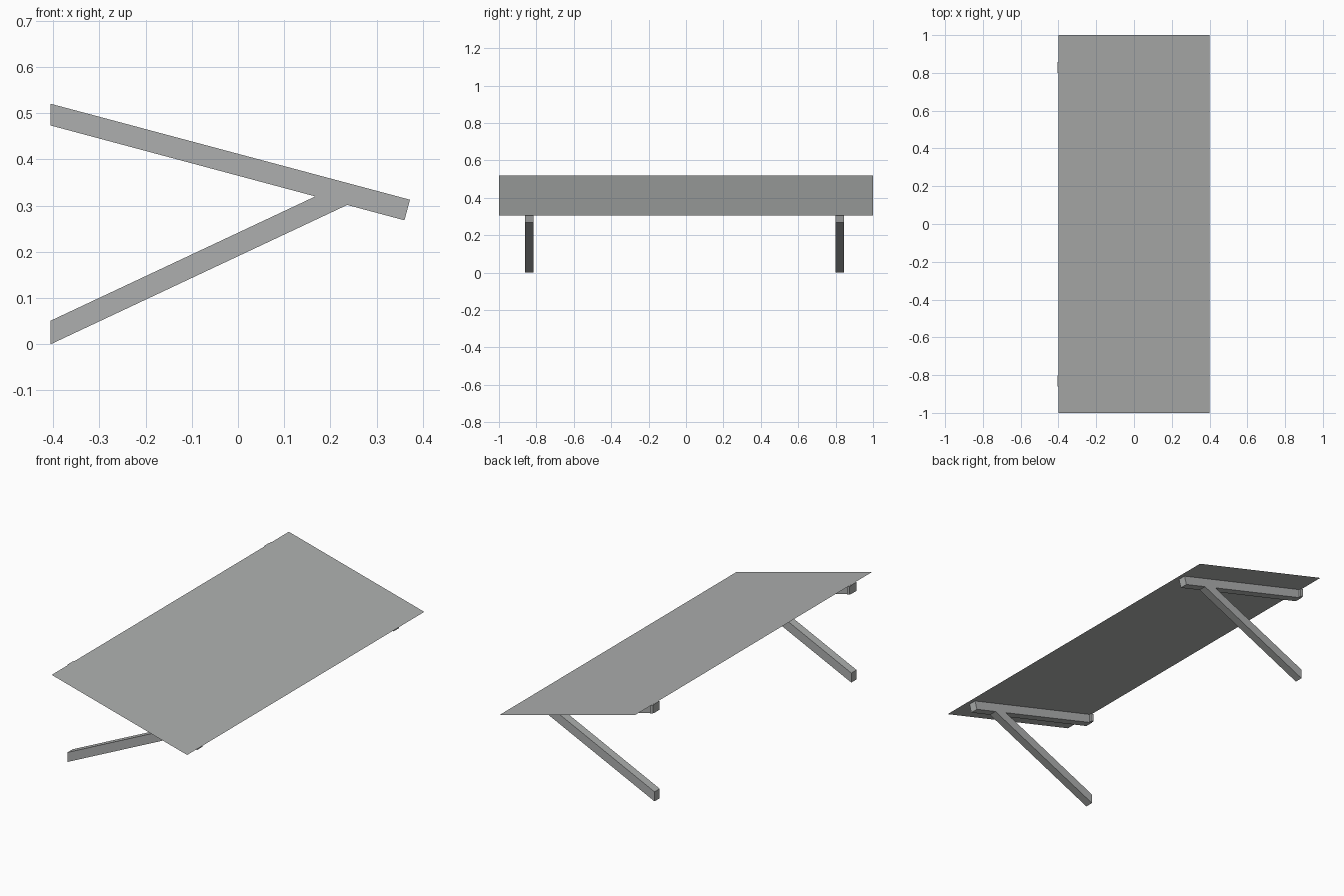
import bpy, bmesh

if "Cube" in bpy.data.objects:
    bpy.data.objects.remove(bpy.data.objects["Cube"])

def material(name, c):
    m = bpy.data.materials.new(name)
    m.diffuse_color = (*c, 1)
    m.use_nodes = True
    m.node_tree.nodes["Principled BSDF"].inputs["Base Color"].default_value = m.diffuse_color
    return m

grey = material("light_grey", (0.42, 0.43, 0.425))

def add(name, bm, mat):
    me = bpy.data.meshes.new(name)
    bm.to_mesh(me)
    bm.free()
    me.materials.append(mat)
    ob = bpy.data.objects.new(name, me)
    bpy.context.collection.objects.link(ob)
    return ob

def prism(name, profile, y0, y1, mat):
    """Extrude an xz profile along y."""
    bm = bmesh.new()
    f = bm.faces.new([bm.verts.new((x, y0, z)) for x, z in profile])
    r = bmesh.ops.extrude_face_region(bm, geom=[f])
    vs = [v for v in r["geom"] if isinstance(v, bmesh.types.BMVert)]
    bmesh.ops.translate(bm, verts=vs, vec=(0, y1 - y0, 0))
    bmesh.ops.recalc_face_normals(bm, faces=bm.faces)
    return add(name, bm, mat)

def top(x):
    return 0.52 - 0.267 * (x + 0.405)

# sloping roof sheet resting on the beams
bm = bmesh.new()
bm.faces.new([bm.verts.new((x, y, top(x) + 0.001))
              for x, y in ((-0.4, -1), (0.4, -1), (0.4, 1), (-0.4, 1))])
add("roof_sheet", bm, grey)

beam = [(-0.405, 0.473), (0.36, 0.268), (0.372, 0.3125), (-0.405, 0.52)]
leg = [(-0.405, 0.0), (0.238, 0.302), (0.168, 0.32), (-0.405, 0.051)]
cap = [(-0.405, 0.475), (-0.388, 0.471), (-0.388, 0.514), (-0.405, 0.518)]

# two side frames, each a beam with a wider end block and a slanted leg
for side, y in (("front", -0.86), ("back", 0.8)):
    prism(side + "_beam", beam, y, y + 0.044, grey)
    prism(side + "_leg", leg, y, y + 0.044, grey)
    prism(side + "_beam_end", cap, y + 0.044, y + 0.058, grey)
